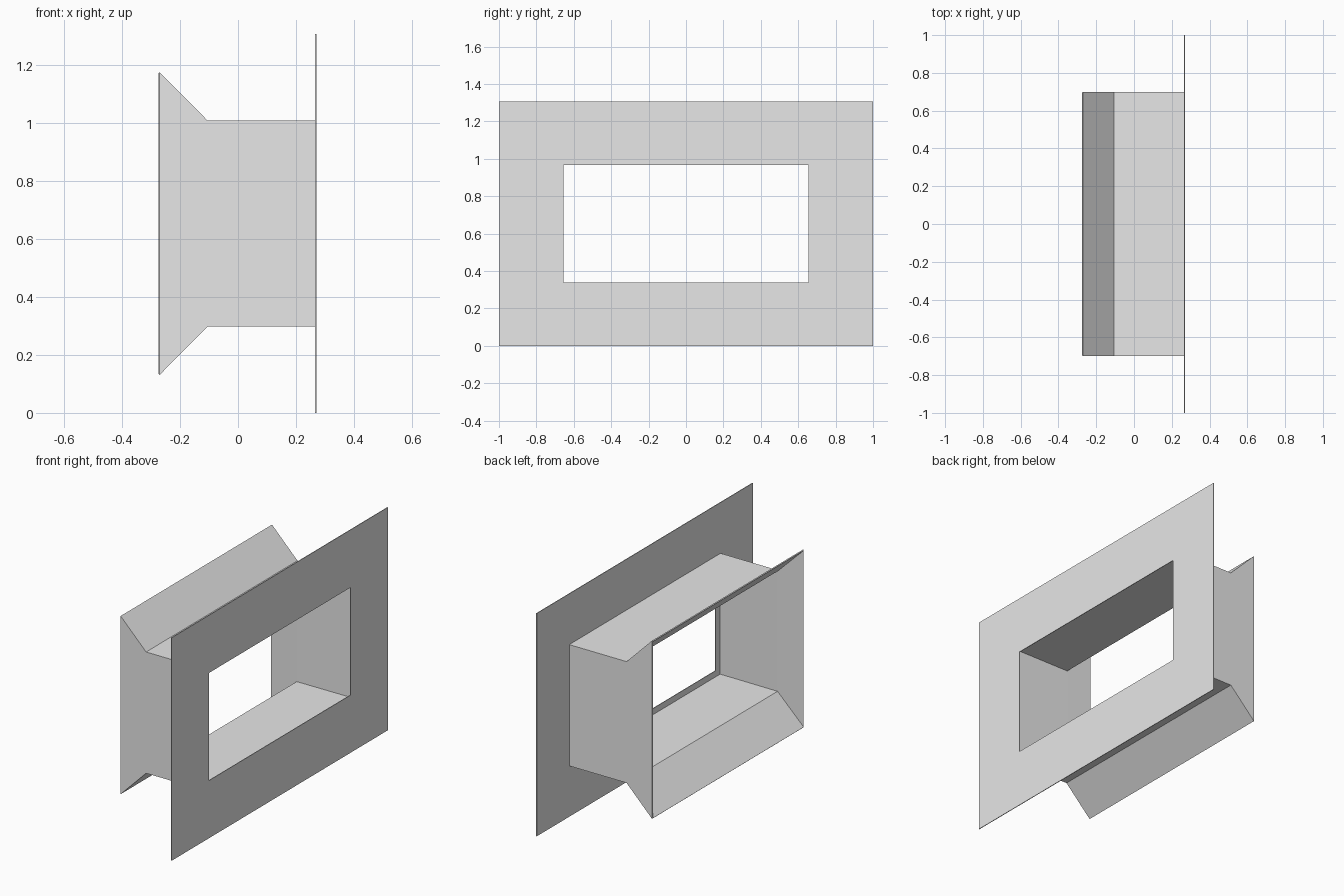
import bpy
import bmesh

cube = bpy.data.objects.get("Cube")
if cube:
    bpy.data.objects.remove(cube, do_unlink=True)

SHEET = 0.004      # sheet metal thickness
FRONT = 0.27       # outer face of the flange
MID_Z = 0.6525     # height of the opening's centre

grey = bpy.data.materials.new("sheet_metal_grey")
grey.use_nodes = True
colour = (0.8, 0.8, 0.8, 1.0)
grey.diffuse_color = colour
grey.node_tree.nodes["Principled BSDF"].inputs["Base Color"].default_value = colour


def rectangular_sleeve(name, sections, closed=False):
    """Skin a run of rectangles, each given as (x, half width, half height)."""
    bm = bmesh.new()
    rings = []
    for x, w, h in sections:
        corners = ((-w, -h), (w, -h), (w, h), (-w, h))
        rings.append([bm.verts.new((x, y, MID_Z + z)) for y, z in corners])
    pairs = list(zip(rings, rings[1:]))
    if closed:
        pairs.append((rings[-1], rings[0]))
    for a, b in pairs:
        for i in range(4):
            j = (i + 1) % 4
            bm.faces.new((a[i], a[j], b[j], b[i]))
    # Merge the coplanar panels of the flat side walls
    bmesh.ops.dissolve_limit(bm, angle_limit=0.01, verts=bm.verts, edges=bm.edges)
    bmesh.ops.recalc_face_normals(bm, faces=bm.faces)
    # An open sleeve must face away from its centre line
    if not closed:
        wall = max(bm.faces, key=lambda f: f.calc_center_median().y)
        if wall.normal.y < 0:
            bmesh.ops.reverse_faces(bm, faces=bm.faces)
    mesh = bpy.data.meshes.new(name)
    bm.to_mesh(mesh)
    bm.free()
    mesh.materials.append(grey)
    obj = bpy.data.objects.new(name, mesh)
    bpy.context.collection.objects.link(obj)
    return obj


# Open duct with flat sides, its top and bottom flaring out at the back
duct = rectangular_sleeve("flared_duct", [
    (FRONT - SHEET, 0.70, 0.355),
    (-0.105, 0.70, 0.355),
    (-FRONT, 0.70, 0.5215),
])
thickness = duct.modifiers.new("sheet_thickness", 'SOLIDIFY')
thickness.thickness = SHEET
thickness.offset = -1
thickness.use_even_offset = True

# Wide flange plate with a slightly smaller window
rectangular_sleeve("flange_plate", [
    (FRONT - SHEET, 1.0, MID_Z),
    (FRONT, 1.0, MID_Z),
    (FRONT, 0.655, 0.315),
    (FRONT - SHEET, 0.655, 0.315),
], closed=True)
